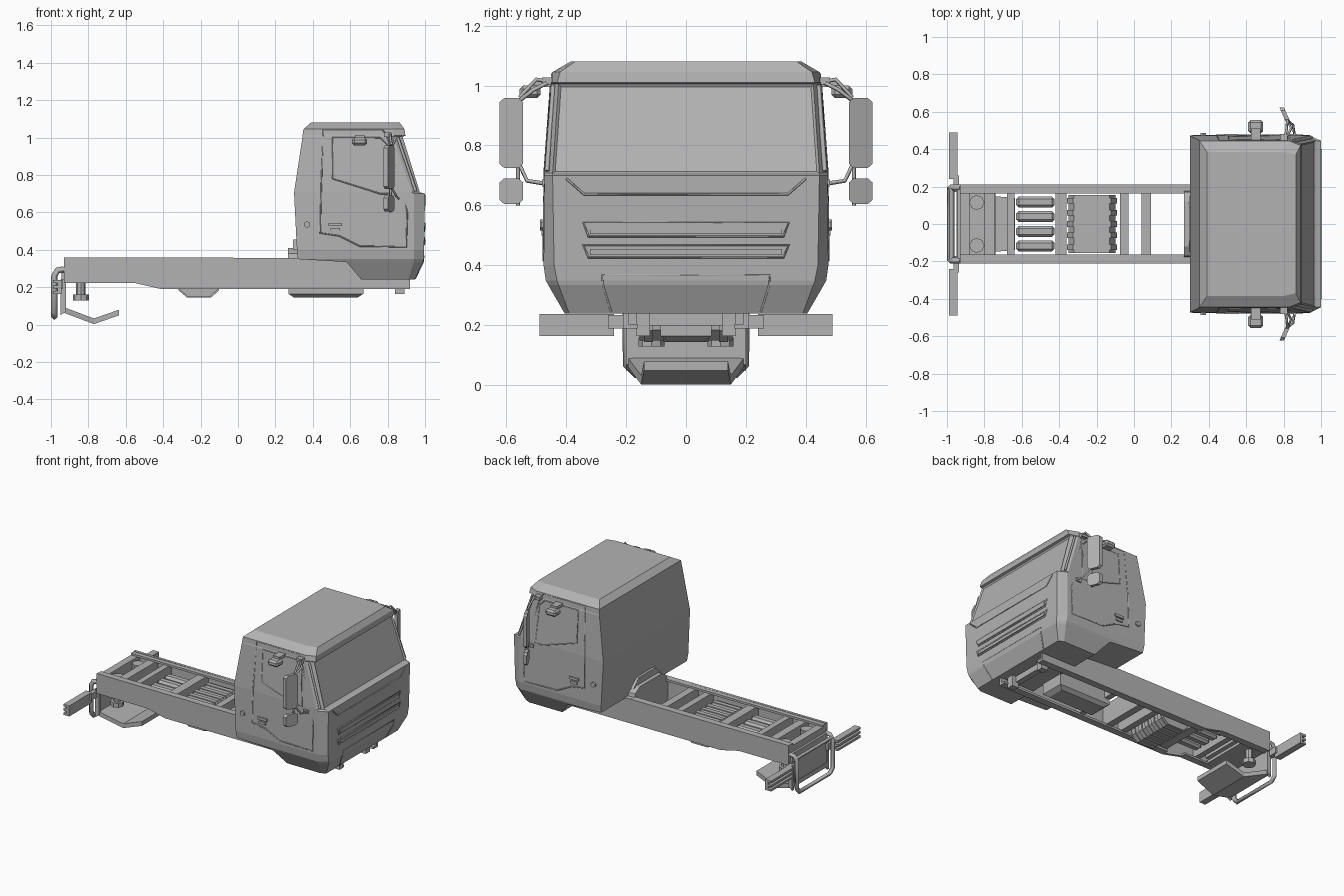
import bpy, bmesh, math
from mathutils import Vector

cube = bpy.data.objects.get("Cube")
if cube:
    bpy.data.objects.remove(cube, do_unlink=True)

grey = bpy.data.materials.new("plain_grey")
grey.use_nodes = True
grey.diffuse_color = (0.45, 0.45, 0.45, 1)
grey.node_tree.nodes["Principled BSDF"].inputs["Base Color"].default_value = (0.45, 0.45, 0.45, 1)


def add_mesh(name, bm):
    bmesh.ops.recalc_face_normals(bm, faces=bm.faces)
    mesh = bpy.data.meshes.new(name)
    bm.to_mesh(mesh)
    bm.free()
    mesh.materials.append(grey)
    obj = bpy.data.objects.new(name, mesh)
    bpy.context.collection.objects.link(obj)
    return obj


def loft(name, rings):
    bm = bmesh.new()
    vs = [[bm.verts.new(p) for p in r] for r in rings]
    n = len(vs[0])
    for a, b in zip(vs, vs[1:]):
        for i in range(n):
            j = (i + 1) % n
            bm.faces.new((a[i], a[j], b[j], b[i]))
    bm.faces.new(vs[0])
    bm.faces.new(vs[-1])
    return add_mesh(name, bm)


def box(name, x0, x1, y0, y1, z0, z1, bevel=0):
    rings = [[(x0, y0, z), (x1, y0, z), (x1, y1, z), (x0, y1, z)] for z in (z0, z1)]
    obj = loft(name, rings)
    if bevel:
        mod = obj.modifiers.new("chamfer", "BEVEL")
        mod.width, mod.segments = bevel, 1
    return obj


def prism_y(name, xz, y0, y1):
    return loft(name, [[(x, y, z) for x, z in xz] for y in (y0, y1)])


def prism_x(name, yz, x0, x1):
    return loft(name, [[(x, y, z) for y, z in yz] for x in (x0, x1)])


def disc(name, center, radius, depth, axis="Z", sides=8):
    bm = bmesh.new()
    bmesh.ops.create_cone(bm, cap_ends=True, segments=sides, radius1=radius,
                          radius2=radius, depth=depth)
    for v in bm.verts:
        x, y, z = v.co
        v.co = Vector(center) + Vector({"Z": (x, y, z), "Y": (x, z, y), "X": (z, x, y)}[axis])
    return add_mesh(name, bm)


def tube(name, pts, radius, closed=False):
    curve = bpy.data.curves.new(name, "CURVE")
    curve.dimensions = "3D"
    curve.bevel_depth, curve.bevel_resolution = radius, 0
    curve.use_fill_caps = True
    sp = curve.splines.new("POLY")
    sp.points.add(len(pts) - 1)
    for p, co in zip(sp.points, pts):
        p.co = (*co, 1)
    sp.use_cyclic_u = closed
    temp = bpy.data.objects.new(name + "_path", curve)
    bpy.context.collection.objects.link(temp)
    mesh = bpy.data.meshes.new_from_object(temp.evaluated_get(bpy.context.evaluated_depsgraph_get()))
    bpy.data.objects.remove(temp, do_unlink=True)
    mesh.materials.clear()
    mesh.materials.append(grey)
    obj = bpy.data.objects.new(name, mesh)
    bpy.context.collection.objects.link(obj)


# Cab levels: height, rear x, corner x, front x, side half width, front half width
levels = [(.24, .66, .91, .945, .405, .39), (.335, .58, .94, .99, .46, .425),
          (.35, .32, .94, .993, .468, .43), (.40, .315, .94, .995, .475, .44),
          (.70, .30, .94, 1.0, .472, .445), (.708, .30, .93, .972, .472, .445),
          (1.005, .345, .83, .88, .45, .425), (1.01, .345, .835, .895, .448, .43),
          (1.045, .35, .83, .89, .445, .42), (1.08, .39, .80, .865, .385, .37)]


def interp(z, col):
    for a, b in zip(levels, levels[1:]):
        if a[0] <= z <= b[0]:
            return a[col] + (b[col] - a[col]) * (z - a[0]) / (b[0] - a[0])
    return levels[-1][col]


cab = loft("cab", [[(r, -s, z), (c, -s, z), (f, -w, z), (f, w, z), (c, s, z), (r, s, z)]
                   for z, r, c, f, s, w in levels])
# Recessed windscreen
bm = bmesh.new()
bm.from_mesh(cab.data)
screen = [f for f in bm.faces if f.normal.x > .8 and .8 < f.calc_center_median().z < .9
          and abs(f.calc_center_median().y) < .1]
bmesh.ops.inset_region(bm, faces=screen, thickness=.012, depth=-.008)
bm.to_mesh(cab.data)
bm.free()


# Front panel seams
def front_line(name, yz, closed=True):
    tube(name, [(interp(z, 3), y, z) for y, z in yz], .004, closed)


front_line("bonnet_seam", [(-.40, .69), (-.34, .637), (.34, .637), (.40, .69)], False)
for z0, z1 in ((.497, .543), (.427, .467)):
    front_line("grille_slot", [(-.343, z1), (.343, z1), (.325, z0), (-.325, z0)])
    box("grille_bar", .985, 1.002, -.32, .32, z0 + .008, z1 - .012)
front_line("bumper_panel", [(-.25, .245), (-.278, .335), (-.28, .368),
                            (.28, .368), (.278, .335), (.25, .245)], False)

# Side details, mirrored
door = [(.455, 1.04), (.445, .72), (.44, .49), (.54, .475), (.65, .42), (.90, .415),
        (.905, .60), (.80, 1.0), (.775, 1.04)]
window = [(.505, 1.0), (.76, 1.0), (.80, .96), (.82, .70), (.76, .70), (.505, .78)]
for s, side in ((1, "left"), (-1, "right")):
    def y_at(z, out=0):
        return s * (interp(z, 4) + out)

    for label, outline in (("door_seam", door), ("window_frame", window)):
        tube(f"{side}_{label}", [(x, y_at(z), z) for x, z in outline], .004, True)
    tube(f"{side}_pillar_trim", [(interp(z, 2) + .022, s * (interp(z, 4) - .008), z)
                                 for z in (.715, 1.0)], .009)
    disc(f"{side}_side_knob", (.37, s * .475, .535), .018, .024, "Y", 6)
    for z, a, b in ((.535, .485, .555), (.508, .495, .545)):
        box(f"{side}_door_handle", a, b, s * .465, s * .482, z - .009, z + .009)

    # Mirrors: slanted plates on bent arms
    for label, z0, z1 in (("main_mirror", .725, .958), ("lower_mirror", .605, .69)):
        c = .014
        shape = [(0, z0 + c), (.2, z0), (.8, z0), (1, z0 + c),
                 (1, z1 - c), (.8, z1), (.2, z1), (0, z1 - c)]
        loft(f"{side}_{label}", [[(.825 - .035 * t + dx, s * (.543 + .08 * t), z) for t, z in shape]
                                 for dx in (-.012, .012)])
    for pts in ([(.80, .44, 1.01), (.815, .50, 1.02), (.82, .555, .96)],
                [(.81, .45, 1.015), (.84, .51, .985), (.82, .555, .95)],
                [(.86, .465, .672), (.85, .53, .682), (.82, .555, .735)],
                [(.815, .56, .60), (.815, .56, .74)]):
        tube(f"{side}_mirror_arm", [(x, s * y, z) for x, y, z in pts], .007)
    for x, z in ((.80, 1.015), (.85, .675)):
        box(f"{side}_arm_mount", x - .02, x + .02, s * .44, s * .48, z - .012, z + .012)
    box(f"{side}_kerb_mirror", .61, .69, s * .485, s * .555, .958, 1.0, .012)
    box(f"{side}_kerb_mirror_arm", .625, .675, s * .44, s * .51, .995, 1.015)

    # Chassis rails with flanges
    rail = [(-.93, .36), (.92, .355), (.92, .19), (-.41, .19), (-.55, .222), (-.93, .222)]
    prism_y(f"{side}_rail_web", rail, s * .192, s * .21)
    box(f"{side}_rail_top", -.93, .92, s * .162, s * .20, .342, .357)
    box(f"{side}_rail_base", -.41, .92, s * .162, s * .20, .19, .205)
    box(f"{side}_rail_rear_base", -.93, -.55, s * .162, s * .20, .222, .235)

    # Rear guard bars, ribbed on the back
    box(f"{side}_guard_bar", -.965, -.945, s * .24, s * .488, .165, .238)
    for z in (.165, .194, .223):
        box(f"{side}_guard_rib", -.99, -.945, s * .24, s * .488, z, z + .015)
    box(f"{side}_guard_mount", -.965, -.935, s * .17, s * .26, .19, .235)

    # Rear mounting studs and front brackets
    disc(f"{side}_stud", (-.84, s * .115, .29), .04, .08)
    disc(f"{side}_stud_core", (-.84, s * .115, .22), .025, .12)
    disc(f"{side}_stud_foot", (-.84, s * .115, .145), .043, .03)
    box(f"{side}_front_bracket", .84, .89, s * .12, s * .165, .165, .28)

# Cross members
for x0, x1, z0 in ((-.93, -.88, .23), (-.80, -.745, .28), (-.68, -.64, .24), (-.42, -.36, .22),
                   (-.075, -.03, .2), (.04, .09, .2), (.27, .31, .2), (.82, .86, .2)):
    box("cross_member", x0, x1, -.195, .195, z0, .345)
box("stud_plate", -.89, -.74, -.195, .195, .23, .25)

# Slats between the rails
for y in (-.117, -.04, .04, .117):
    box("slat", -.63, -.425, y - .03, y + .03, .26, .31, .014)

# Ribbed drum hung between the rails
drum = [(-.35, .27), (-.32, .32), (-.13, .32), (-.10, .27), (-.11, .185),
        (-.15, .15), (-.27, .15), (-.31, .185)]
prism_y("drum", drum, -.155, .155)
for y in (-.125, -.06, .0, .06, .125):
    prism_y("drum_rib", [(-.225 + (x + .225) * 1.07, .235 + (z - .235) * 1.06)
                         for x, z in drum], y - .015, y + .015)

# Engine sump under the cab
loft("sump", [[(a, -w, z), (b, -w, z), (b, w, z), (a, w, z)]
              for z, a, b, w in ((.145, .30, .64, .06), (.165, .27, .67, .085), (.30, .27, .67, .085))])

# Raised support behind the cab
prism_x("cab_support", [(-.18, .34), (-.17, .38), (-.12, .41), (.12, .41), (.17, .38), (.18, .34)],
        .268, .33)
prism_x("cab_support_top", [(-.15, .40), (-.09, .455), (.09, .455), (.15, .40)], .295, .33)

# Rear wall, tow loop and folded skid plate
box("rear_wall", -.945, -.925, -.19, .19, .09, .30)
tube("tow_loop", [(-.93, -.195, .295), (-.965, -.195, .29), (-.982, -.195, .26), (-.982, -.195, .07),
                  (-.982, -.165, .04), (-.982, .165, .04), (-.982, .195, .07),
                  (-.982, .195, .26), (-.965, .195, .29), (-.93, .195, .295)], .017)
tube("loop_top", [(-.975, -.195, .275), (-.975, .195, .275)], .014)
loft("skid_plate", [[(x, -w, z), (x, w, z), (x, w, z + .03), (x, -w, z + .03)]
                    for x, z, w in ((-.95, .07, .2), (-.77, .003, .15), (-.635, .05, .14))])
for s in (1, -1):
    prism_y("skid_side", [(-.95, .24), (-.95, .05), (-.92, .07), (-.92, .24)], s * .18, s * .2)
